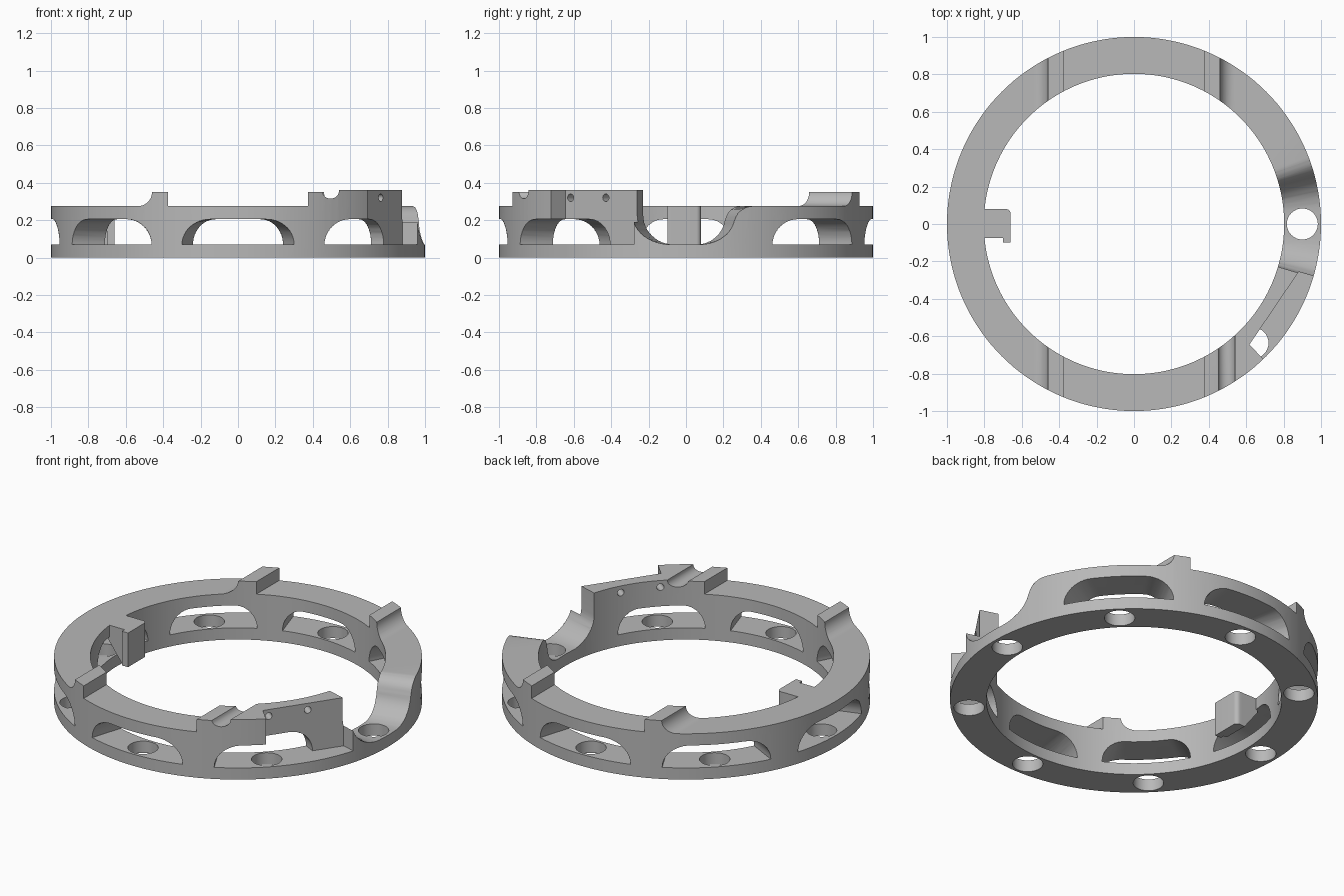
import bpy, bmesh
from math import sin, cos, tan, asin, radians, pi
from mathutils import Vector, Matrix

if "Cube" in bpy.data.objects:
    bpy.data.objects.remove(bpy.data.objects["Cube"])

grey = bpy.data.materials.new("plain grey")
grey.use_nodes = True
COLOUR = (0.48, 0.48, 0.48, 1)
grey.diffuse_color = COLOUR
grey.node_tree.nodes["Principled BSDF"].inputs["Base Color"].default_value = COLOUR

FLOOR, TOP, WINDOW_TOP = 0.07, 0.275, 0.205


def arc(cx, cz, rx, rz, a0, a1, n=12):
    """Points along an elliptical arc, angles in degrees."""
    steps = [radians(a0 + (a1 - a0) * i / n) for i in range(n + 1)]
    return [(cx + rx * cos(a), cz + rz * sin(a)) for a in steps]


def loft(bm, start, end):
    """Closed solid between two matching polygons."""
    a = [bm.verts.new(p) for p in start]
    b = [bm.verts.new(p) for p in end]
    n = len(a)
    faces = [bm.faces.new(a), bm.faces.new(b[::-1])]
    for i in range(n):
        j = (i + 1) % n
        faces.append(bm.faces.new((a[i], b[i], b[j], a[j])))
    bmesh.ops.recalc_face_normals(bm, faces=faces)


def prism_xz(bm, pts, y0, y1):
    loft(bm, [(x, y0, z) for x, z in pts], [(x, y1, z) for x, z in pts])


def prism_xy(bm, pts, z0, z1):
    loft(bm, [(x, y, z0) for x, y in pts], [(x, y, z1) for x, y in pts])


def radial(bm, pts, angle):
    """Wedge-like solid that widens away from the ring centre."""
    rot = Matrix.Rotation(radians(angle), 3, 'Z')
    ends = [[rot @ Vector((d, d * tan(asin(s)), z)) for s, z in pts] for d in (0.6, 1.2)]
    loft(bm, *ends)


def cylinder(bm, radius, depth, matrix, segments=32):
    bmesh.ops.create_cone(bm, cap_ends=True, segments=segments, radius1=radius,
                          radius2=radius, depth=depth, matrix=matrix)


def make(name, bm):
    mesh = bpy.data.meshes.new(name)
    bm.to_mesh(mesh)
    bm.free()
    mesh.materials.append(grey)
    obj = bpy.data.objects.new(name, mesh)
    bpy.context.collection.objects.link(obj)
    return obj


def activate(obj):
    bpy.ops.object.select_all(action='DESELECT')
    obj.select_set(True)
    bpy.context.view_layer.objects.active = obj


def cut(target, bm):
    cutter = make("cutter", bm)
    cutter.hide_render = True
    mod = target.modifiers.new("cut", 'BOOLEAN')
    mod.operation, mod.solver, mod.object = 'DIFFERENCE', 'EXACT', cutter
    activate(target)
    bpy.ops.object.modifier_apply(modifier=mod.name)
    bpy.data.objects.remove(cutter)


# Ring blank, tall enough for the raised parts
bm = bmesh.new()
cylinder(bm, 1.0, 0.5, Matrix.Translation((0, 0, 0.25)), 144)
ring = make("ring_body", bm)
bm = bmesh.new()
cylinder(bm, 0.803, 1.0, Matrix.Translation((0, 0, 0.25)), 144)
cut(ring, bm)

# Top outline: ridges with concave fillets, and the front platform
left_side = ([(-1.2, 0.6), (-1.2, TOP)] + arc(-0.535, 0.35, 0.075, 0.075, 270, 360)
             + [(-0.375, 0.35), (-0.375, TOP)])
front_right = ([(0.375, TOP), (0.375, 0.35), (0.45, 0.35)]
               + arc(0.495, 0.357, 0.045, 0.042, 190, 350)
               + [(0.54, 0.36), (1.2, 0.36), (1.2, 0.6)])
back_right = [(-x, z) for x, z in reversed(left_side)]
for right_side, y0, y1 in ((front_right, -1.2, 0.1), (back_right, 0.1, 1.2)):
    bm = bmesh.new()
    prism_xz(bm, left_side + right_side, y0, y1)
    cut(ring, bm)

# Arched windows all round except at the open saddle
arch = (arc(-0.15, FLOOR, 0.15, WINDOW_TOP - FLOOR, 180, 90)
        + arc(0.15, FLOOR, 0.15, WINDOW_TOP - FLOOR, 90, 0))
bm = bmesh.new()
for k in range(1, 8):
    radial(bm, arch, 45 * k)
cut(ring, bm)

# Open saddle: rounded on one side, S-curve on the other
saddle = ([(-0.285, 0.6)] + arc(-0.085, 0.225, 0.2, 0.155, 180, 270)
          + arc(0.07, 0.22, 0.19, 0.15, 270, 350)
          + arc(0.36, 0.185, 0.1, 0.09, 165, 90, 8) + [(0.36, 0.6)])
bm = bmesh.new()
radial(bm, saddle, 0)
cut(ring, bm)

# Flat-faced pocket in the platform
a0, a1 = radians(-46.2), radians(-16.2)
bm = bmesh.new()
prism_xy(bm, [(0.617, -0.645), (1.3 * cos(a0), 1.3 * sin(a0)), (1.3, -0.9),
              (1.3 * cos(a1), 1.3 * sin(a1)), (0.917 * cos(a1), 0.917 * sin(a1))],
         FLOOR, 0.6)
cut(ring, bm)

# Screw holes in the base, and two pin holes through the flat face
bm = bmesh.new()
for k in range(8):
    a = k * pi / 4
    cylinder(bm, 0.083, 0.2, Matrix.Translation((0.9 * cos(a), 0.9 * sin(a), 0)))
normal = Vector((0.81, -0.58, 0))
turn = normal.to_track_quat('Z', 'Y').to_matrix().to_4x4()
for x, y in ((0.765, -0.43), (0.64, -0.62)):
    cylinder(bm, 0.02, 0.5, Matrix.Translation((x, y, 0.32)) @ turn, 20)
cut(ring, bm)

# Inner hook: bracket arm and a plate with one rounded edge
bm = bmesh.new()
prism_xz(bm, [(-0.81, TOP), (-0.69, TOP), (-0.69, FLOOR), (-0.72, FLOOR),
              (-0.81, 0.19)], -0.075, 0.079)
arm = make("hook_arm", bm)
bm = bmesh.new()
prism_xy(bm, [(-0.7, 0.08), (-0.7, -0.1), (-0.66, -0.1)]
         + arc(-0.685, 0.055, 0.025, 0.025, 0, 90, 6), FLOOR, TOP)
plate = make("hook_plate", bm)

for obj in (ring, arm, plate):
    activate(obj)
    bpy.ops.object.shade_smooth_by_angle(angle=radians(30))
